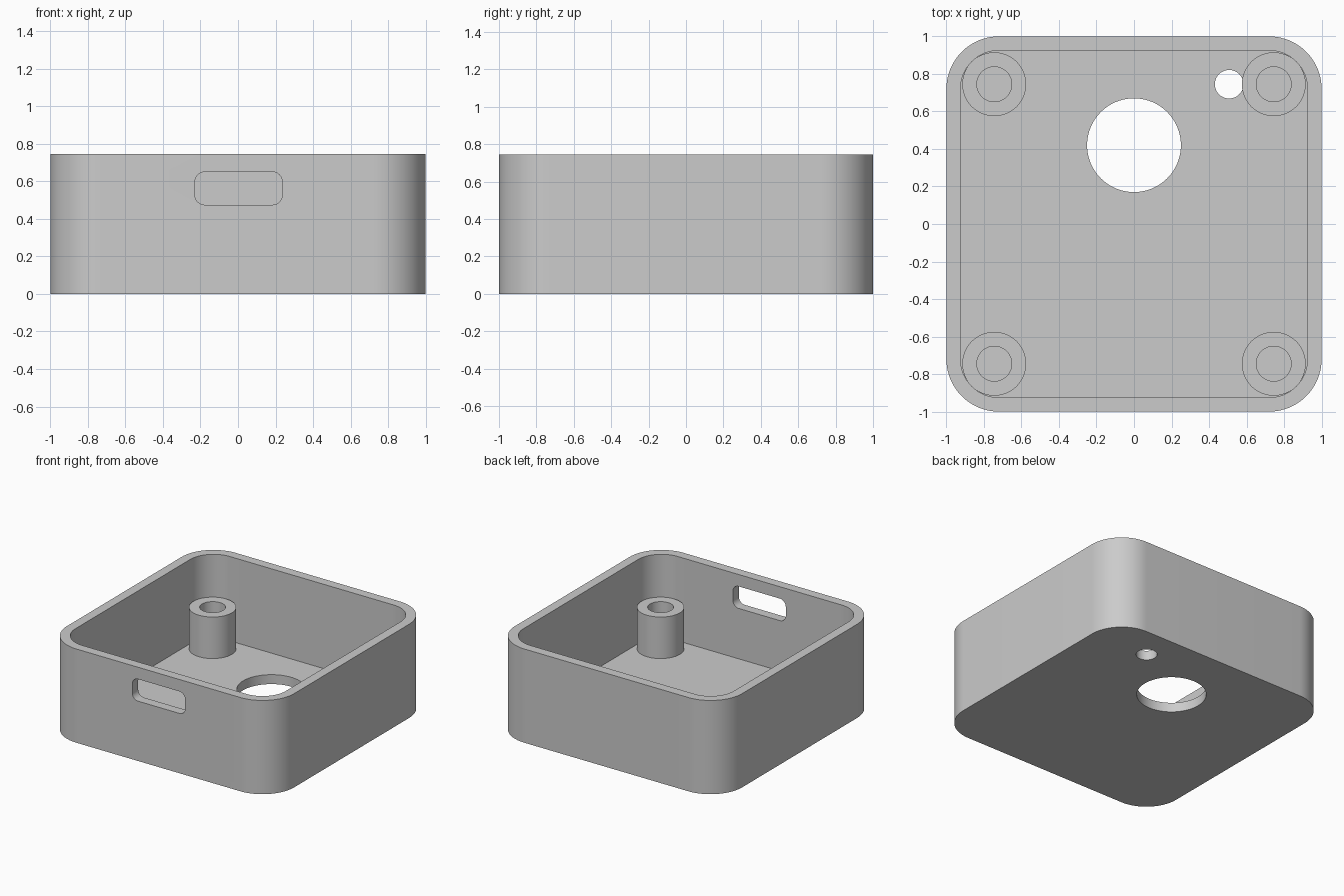
import bpy, bmesh
from math import cos, sin, pi
from mathutils import Matrix

if "Cube" in bpy.data.objects:
    bpy.data.objects.remove(bpy.data.objects["Cube"], do_unlink=True)

HEIGHT, WALL, CORNER = 0.745, 0.075, 0.28
POST_AT, POST_R, BORE_R, POST_TOP = 0.745, 0.17, 0.093, 0.405
STEPS = 20

GREY = (0.6, 0.6, 0.6, 1)
grey = bpy.data.materials.new("light grey")
grey.use_nodes = True
grey.diffuse_color = GREY
grey.node_tree.nodes["Principled BSDF"].inputs["Base Color"].default_value = GREY


def prism(name, width, depth, radius, z0, z1, matrix=Matrix()):
    """Upright rounded-rectangle block; a cylinder when radius is half the width."""
    bm = bmesh.new()
    verts = []
    for q, (sx, sy) in enumerate([(1, 1), (-1, 1), (-1, -1), (1, -1)]):
        for i in range(STEPS + 1):
            a = (q + i / STEPS) * pi / 2
            verts.append(bm.verts.new((sx * (width / 2 - radius) + radius * cos(a),
                                       sy * (depth / 2 - radius) + radius * sin(a), z0)))
    base = bm.faces.new(verts)
    bmesh.ops.remove_doubles(bm, verts=bm.verts[:], dist=1e-5)
    base = list(bm.faces)
    top = bmesh.ops.extrude_face_region(bm, geom=base, use_keep_orig=True)["geom"]
    bmesh.ops.translate(bm, vec=(0, 0, z1 - z0),
                        verts=[v for v in top if isinstance(v, bmesh.types.BMVert)])
    bmesh.ops.transform(bm, matrix=matrix, verts=bm.verts[:])
    bmesh.ops.recalc_face_normals(bm, faces=bm.faces[:])
    mesh = bpy.data.meshes.new(name)
    bm.to_mesh(mesh)
    bm.free()
    mesh.materials.append(grey)
    obj = bpy.data.objects.new(name, mesh)
    bpy.context.collection.objects.link(obj)
    return obj


def cylinder(name, x, y, r, z0, z1):
    return prism(name, 2 * r, 2 * r, r, z0, z1, Matrix.Translation((x, y, 0)))


def activate(obj):
    bpy.ops.object.select_all(action='DESELECT')
    obj.select_set(True)
    bpy.context.view_layer.objects.active = obj


def cut(obj, cutters):
    """Subtract each cutter, then shade the curved walls smooth."""
    activate(obj)
    for cutter in cutters:
        mod = obj.modifiers.new("cut", 'BOOLEAN')
        mod.operation, mod.solver, mod.object = 'DIFFERENCE', 'EXACT', cutter
        bpy.ops.object.modifier_apply(modifier=mod.name)
        bpy.data.objects.remove(cutter, do_unlink=True)
    activate(obj)
    bpy.ops.object.shade_smooth_by_angle(angle=pi / 6)


# Open tray with a floor, two floor holes and a slot in the front wall
case = prism("case", 2, 2, CORNER, 0, HEIGHT)
inner = 2 - 2 * WALL
slot_place = Matrix.Translation((0.003, -0.95, 0.563)) @ Matrix.Rotation(pi / 2, 4, 'X')
cut(case, [
    prism("cavity", inner, inner, CORNER - WALL, WALL, HEIGHT + 0.2),
    cylinder("large_hole", 0, 0.42, 0.25, -0.1, 0.2),
    cylinder("small_hole", 0.507, 0.745, 0.076, -0.1, 0.2),
    prism("front_slot", 0.465, 0.175, 0.052, -0.2, 0.2, slot_place),
])

# Four hollow screw posts standing on the floor
for side, sx in (("left", 1), ("right", -1)):
    for end, sy in (("front", -1), ("back", 1)):
        x, y = sx * POST_AT, sy * POST_AT
        post = cylinder(f"{end}_{side}_post", x, y, POST_R, WALL - 0.01, POST_TOP)
        cut(post, [cylinder("bore", x, y, BORE_R, 0, HEIGHT)])
